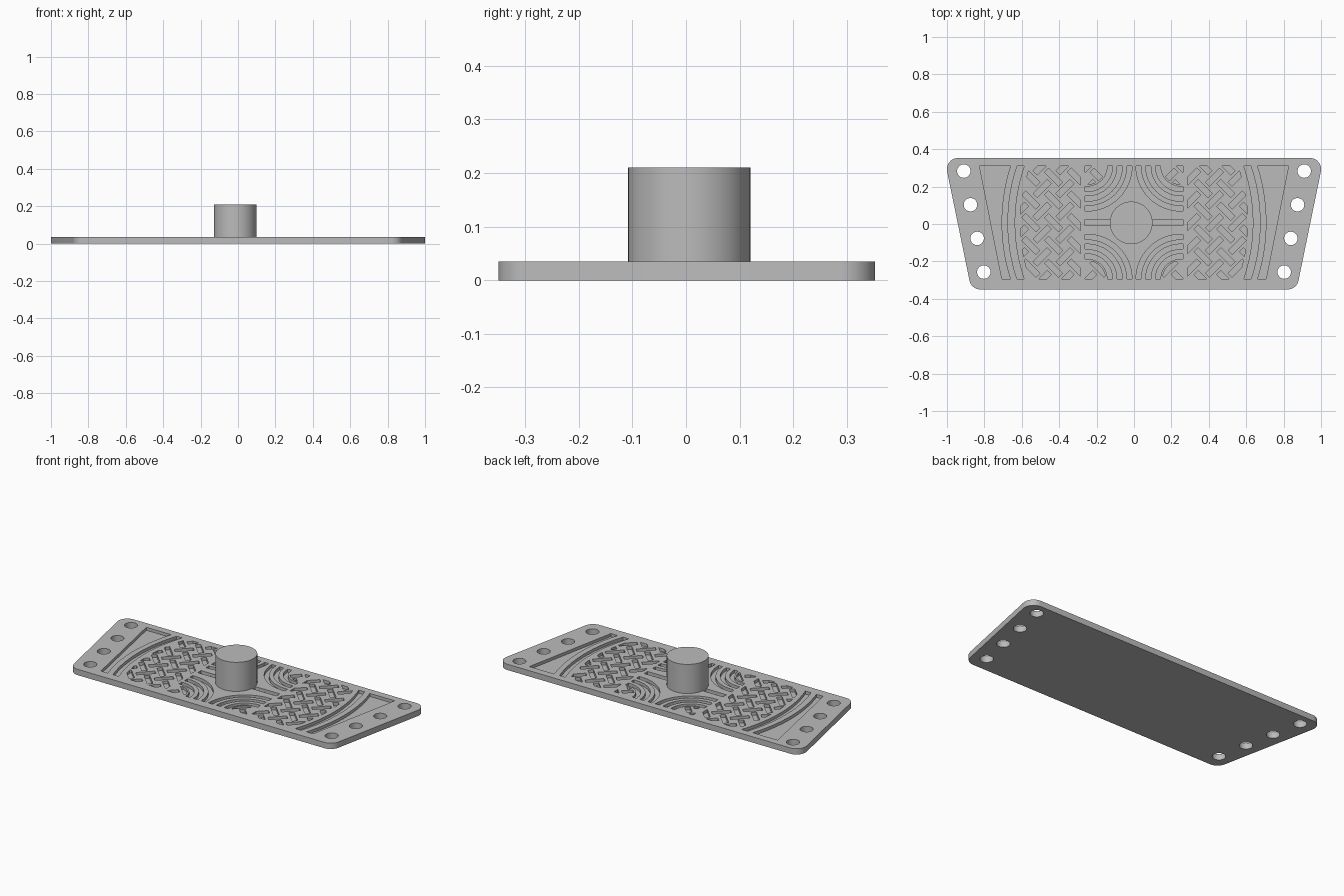
import bpy, bmesh, math
from mathutils import Vector

if "Cube" in bpy.data.objects:
    bpy.data.objects.remove(bpy.data.objects["Cube"])

TOP, FLOOR = 0.035, 0.017        # plate top and groove floor heights
CY = 0.007                       # centre line of the carved panel
Y0, Y1 = -0.295, 0.309           # panel limits
ARC_X = -0.284                   # centre of the big end arcs

grey = bpy.data.materials.new("plain grey")
grey.diffuse_color = (0.5, 0.5, 0.5, 1)
grey.use_nodes = True
grey.node_tree.nodes["Principled BSDF"].inputs["Base Color"].default_value = grey.diffuse_color


def circle(cx, cy, r, n=32):
    return [(cx + r * math.cos(2 * math.pi * i / n), cy + r * math.sin(2 * math.pi * i / n)) for i in range(n)]


def mirror(loop):
    return [(-x, y) for x, y in reversed(loop)]


def end_arc(r, n=24):
    """Points along a large arc from the bottom to the top of the panel."""
    a0, a1 = math.asin((Y0 - CY) / r), math.asin((Y1 - CY) / r)
    return [(ARC_X + r * math.cos(a0 + (a1 - a0) * i / n), CY + r * math.sin(a0 + (a1 - a0) * i / n))
            for i in range(n + 1)]


def clip(poly, region):
    """Clip a polygon to a convex counter-clockwise region."""
    for (ax, ay), (bx, by) in zip(region, region[1:] + region[:1]):
        side = lambda p: (bx - ax) * (p[1] - ay) - (by - ay) * (p[0] - ax)
        out = []
        for p, q in zip(poly, poly[1:] + poly[:1]):
            sp, sq = side(p), side(q)
            if sp >= 0:
                out.append(p)
            if (sp >= 0) != (sq >= 0):
                t = sp / (sp - sq)
                out.append((p[0] + t * (q[0] - p[0]), p[1] + t * (q[1] - p[1])))
        poly = out
        if not poly:
            break
    clean = []
    for p in poly:
        if not clean or math.dist(p, clean[-1]) > 1e-4:
            clean.append(p)
    if len(clean) > 1 and math.dist(clean[0], clean[-1]) < 1e-4:
        clean.pop()
    return clean


def area(p):
    return 0.5 * sum(a[0] * b[1] - b[0] * a[1] for a, b in zip(p, p[1:] + p[:1]))


def layer(name, loops, z0, z1, open_bottom=False):
    """Extrude an outline with holes into a sheet."""
    cu = bpy.data.curves.new(name, 'CURVE')
    cu.dimensions, cu.fill_mode, cu.extrude = '2D', 'BOTH', (z1 - z0) / 2
    for loop in loops:
        sp = cu.splines.new('POLY')
        sp.points.add(len(loop) - 1)
        for pt, (x, y) in zip(sp.points, loop):
            pt.co = (x, y, 0, 1)
        sp.use_cyclic_u = True
    ob = bpy.data.objects.new(name, cu)
    bpy.context.collection.objects.link(ob)
    select(ob)
    bpy.ops.object.convert(target='MESH')
    ob = bpy.context.object
    bm = bmesh.new()
    bm.from_mesh(ob.data)
    bmesh.ops.translate(bm, verts=bm.verts, vec=(0, 0, (z0 + z1) / 2))
    bmesh.ops.remove_doubles(bm, verts=bm.verts, dist=1e-5)
    bmesh.ops.recalc_face_normals(bm, faces=bm.faces)
    if open_bottom:
        low = [f for f in bm.faces if all(v.co.z < z0 + 1e-4 for v in f.verts)]
        bmesh.ops.delete(bm, geom=low, context='FACES_ONLY')
    bm.to_mesh(ob.data)
    bm.free()
    finish(ob)


def select(ob):
    bpy.ops.object.select_all(action='DESELECT')
    ob.select_set(True)
    bpy.context.view_layer.objects.active = ob


def finish(ob):
    ob.data.materials.clear()
    ob.data.materials.append(grey)
    select(ob)
    bpy.ops.object.shade_smooth_by_angle(angle=math.radians(30))


# Plate outline: tapered, with rounded corners
R, SLOPE = 0.06, 0.205
lean = math.atan(SLOPE)
off = R * math.sqrt(1 + SLOPE * SLOPE)
edge_x = lambda y: 1.001 + SLOPE * (y - 0.29)
half = []
for cy, a0, a1 in ((-0.29, -math.pi / 2, -lean), (0.293, -lean, math.pi / 2)):
    cx = edge_x(cy) - off
    for i in range(11):
        a = a0 + (a1 - a0) * i / 10
        half.append((cx + R * math.cos(a), cy + R * math.sin(a)))
outline = half + mirror(half)

# Mounting holes along both slanted ends
holes = []
for i in range(4):
    t = i / 3
    for s in (1, -1):
        holes.append(circle(s * (0.91 - 0.107 * t), 0.283 - 0.54 * t, 0.036))

# Carved grooves, made for the right half and mirrored
grooves = []
grooves.append([(0.706, Y0), (0.826, Y1)] + end_arc(0.992)[::-1])        # end pocket
grooves.append(end_arc(0.958) + end_arc(0.922)[::-1])                    # curved groove

# Woven diagonal grooves
disc = circle(ARC_X, CY, 0.892, 96)
weave_zone = clip([(0.285, Y0), (0.9, Y0), (0.9, Y1), (0.285, Y1)], disc)
corner_zones = [clip([(0.13, Y0), (0.262, Y0), (0.262, Y1), (0.13, Y1)], circle(0.25, y, 0.098))
                for y in (Y0, Y1)]
P, HL, HW = 0.086, 0.053, 0.0155
U, V = Vector((1, 1)).normalized(), Vector((-1, 1)).normalized()
for i in range(-12, 13):
    for j in range(-12, 13):
        c = Vector((0.43, CY)) + U * (i * P) + V * (j * P)
        a, b = (U, V) if (i + j) % 2 == 0 else (V, -U)
        bar = [tuple(c + a * (sx * HL) + b * (sy * HW)) for sx, sy in ((-1, -1), (1, -1), (1, 1), (-1, 1))]
        for zone in [weave_zone] + corner_zones:
            piece = clip(bar, zone)
            if len(piece) > 2 and abs(area(piece)) > 0.0004:
                grooves.append(piece)

# Curved grooves sweeping around the boss
for s, cy in ((1, Y1), (-1, Y0)):
    for r in (0.122, 0.174, 0.226):
        w = 0.0135
        band = []
        for rr, order in ((r - w, 1), (r + w, -1)):
            arc = [(0.25 + rr * math.cos(a), cy + s * rr * math.sin(a))
                   for a in [-math.pi + math.pi / 2 * k / 16 for k in range(17)]]
            arc.append((0.262, cy - s * rr))
            band += arc[::order]
        grooves.append(band)
grooves.append([(0.08, CY - 0.016), (0.262, CY - 0.016), (0.262, CY + 0.016), (0.08, CY + 0.016)])
grooves += [mirror(g) for g in grooves]

layer("base_plate", [outline] + holes, 0, FLOOR)
layer("carved_top", [outline] + holes + grooves, FLOOR, TOP, open_bottom=True)

# Round boss in the middle
bpy.ops.mesh.primitive_cylinder_add(vertices=64, radius=0.114, depth=0.21 - FLOOR,
                                    location=(-0.015, 0.006, (0.21 + FLOOR) / 2))
boss = bpy.context.object
boss.name = "centre_boss"
finish(boss)
